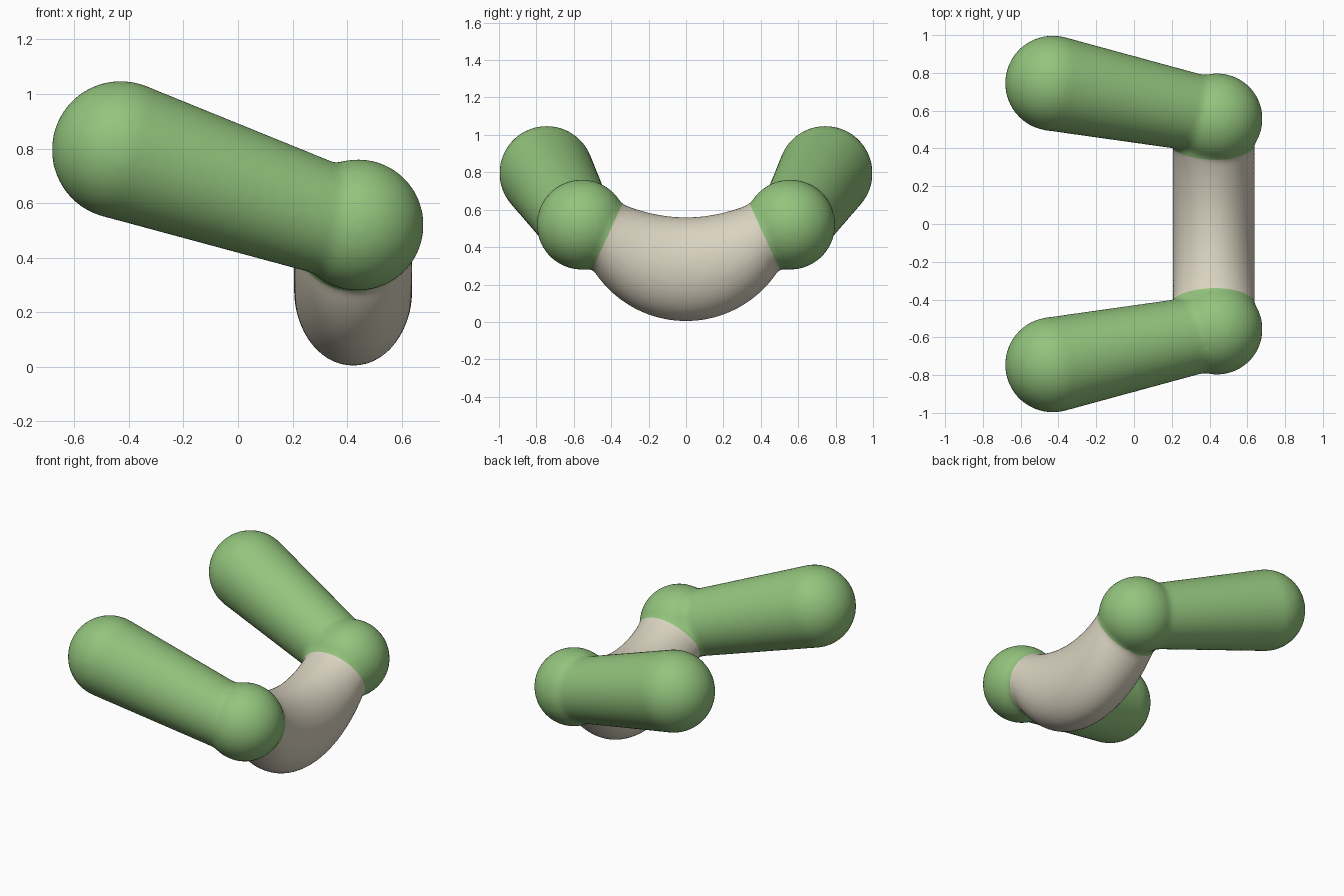
import bpy, bmesh, math
from mathutils import Vector, Matrix

if "Cube" in bpy.data.objects:
    bpy.data.objects.remove(bpy.data.objects["Cube"])

def material(name, rgb):
    m = bpy.data.materials.new(name)
    m.diffuse_color = (*rgb, 1)
    m.use_nodes = True
    m.node_tree.nodes["Principled BSDF"].inputs["Base Color"].default_value = m.diffuse_color
    return m

bm = bmesh.new()

def ball(c, r):
    bmesh.ops.create_uvsphere(bm, u_segments=48, v_segments=32, radius=r,
                              matrix=Matrix.Translation(c))

def taper(a, b, ra, rb):
    d = b - a
    mat = Matrix.Translation((a + b) / 2) @ d.to_track_quat('Z', 'Y').to_matrix().to_4x4()
    bmesh.ops.create_cone(bm, cap_ends=True, segments=48, radius1=ra, radius2=rb,
                          depth=d.length, matrix=mat)

# Two arms: round tip, tapering shaft, round elbow
for s in (-1, 1):
    tip = Vector((-0.43, s * 0.745, 0.795))
    elbow = Vector((0.44, s * 0.557, 0.52))
    ball(tip, 0.253)
    ball(elbow, 0.241)
    taper(tip, Vector((0.44, s * 0.566, 0.502)), 0.253, 0.197)

# Curved bridge: elliptical sections between an upper and a lower curve
R, N, SEG = 0.586, 40, 48
rings = []
for i in range(N + 1):
    t = -1.2 + 2.4 * i / N
    top = Vector((0, 0.34 * t, 0.56 + 0.07 * t * t))
    low = Vector((0, R * math.sin(1.022 * t), 0.003 + R - R * math.cos(1.022 * t)))
    mid, half = (top + low) / 2, (top - low) / 2
    rings.append([bm.verts.new(mid + half * math.cos(a) + Vector((0.422 + 0.217 * math.sin(a), 0, 0)))
                  for a in (2 * math.pi * k / SEG for k in range(SEG))])
for r0, r1 in zip(rings, rings[1:]):
    for k in range(SEG):
        j = (k + 1) % SEG
        bm.faces.new((r0[k], r0[j], r1[j], r1[k]))
bm.faces.new(rings[0])
bm.faces.new(rings[-1][::-1])
bmesh.ops.recalc_face_normals(bm, faces=bm.faces[:])

me = bpy.data.meshes.new("bridge_with_arms")
bm.to_mesh(me)
bm.free()
obj = bpy.data.objects.new("bridge_with_arms", me)
bpy.context.collection.objects.link(obj)

# Fuse the parts with soft joints
rem = obj.modifiers.new("fuse", 'REMESH')
rem.mode = 'VOXEL'
rem.voxel_size = 0.015
sm = obj.modifiers.new("soften", 'SMOOTH')
sm.factor = 0.5
sm.iterations = 12
dg = bpy.context.evaluated_depsgraph_get()
fused = bpy.data.meshes.new_from_object(obj.evaluated_get(dg))
obj.modifiers.clear()
obj.data = fused
fused.materials.clear()
fused.materials.append(material("warm_beige", (0.70, 0.65, 0.53)))
fused.materials.append(material("leaf_green", (0.292, 0.552, 0.205)))

# Cut clean colour borders and colour the arms green
planes = [(Vector((0, s * 0.42, 0.457)), Vector((0, s * 0.35, 0.16))) for s in (-1, 1)]
bm = bmesh.new()
bm.from_mesh(fused)
for co, no in planes:
    bmesh.ops.bisect_plane(bm, geom=bm.verts[:] + bm.edges[:] + bm.faces[:],
                           dist=0.0005, plane_co=co, plane_no=no)
for f in bm.faces:
    c = f.calc_center_median()
    f.material_index = int(any((c - co).dot(no) > 0 for co, no in planes))
    f.smooth = True
bm.to_mesh(fused)
bm.free()
